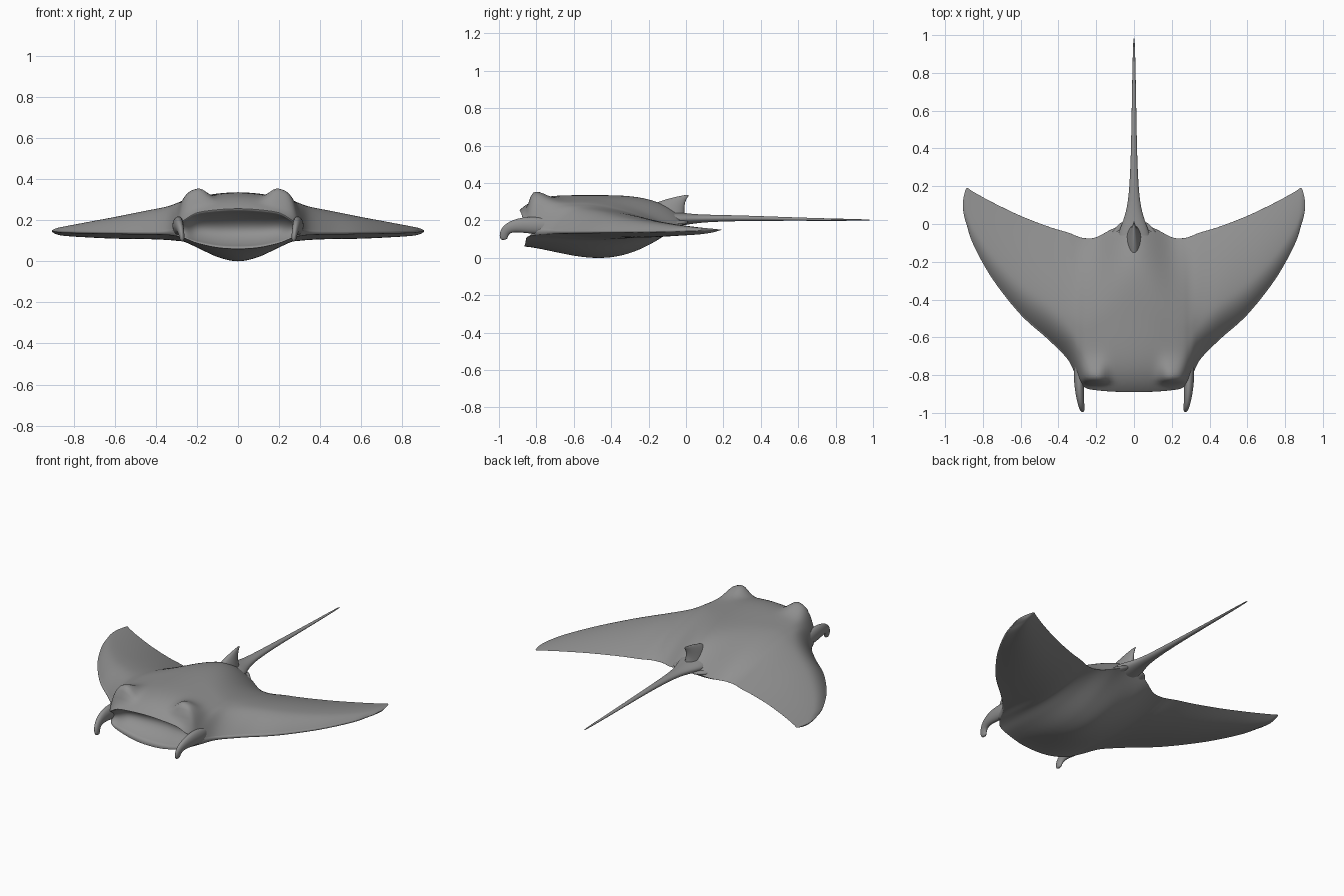
import bpy, bmesh, math
from mathutils import Vector

if "Cube" in bpy.data.objects:
    bpy.data.objects.remove(bpy.data.objects["Cube"])

pi = math.pi
grey = bpy.data.materials.new("dark_grey")
grey.diffuse_color = (.28, .28, .28, 1)
grey.use_nodes = True
grey.node_tree.nodes["Principled BSDF"].inputs["Base Color"].default_value = grey.diffuse_color


def skin(name, rings, subsurf=0):
    """Bridge closed rings of points into a smooth capped surface."""
    bm = bmesh.new()
    vr = [[bm.verts.new(p) for p in r] for r in rings]
    n = len(rings[0])
    for a, b in zip(vr, vr[1:]):
        for i in range(n):
            j = (i + 1) % n
            bm.faces.new((a[i], a[j], b[j], b[i]))
    bm.faces.new(vr[0][::-1])
    bm.faces.new(vr[-1])
    bmesh.ops.recalc_face_normals(bm, faces=bm.faces)
    for f in bm.faces:
        f.smooth = True
    me = bpy.data.meshes.new(name)
    bm.to_mesh(me)
    bm.free()
    me.materials.append(grey)
    ob = bpy.data.objects.new(name, me)
    bpy.context.collection.objects.link(ob)
    if subsurf:
        m = ob.modifiers.new("smooth", 'SUBSURF')
        m.levels = m.render_levels = subsurf
    return ob


def tube(name, path, mirror=False, flat=False, n=12):
    """Elliptic tube; path = (x, y, z, half width in x, half width across).
    flat keeps the rings horizontal."""
    rings = []
    for i, (x, y, z, a, b) in enumerate(path):
        p, q = path[max(i - 1, 0)], path[min(i + 1, len(path) - 1)]
        t = Vector((0, 0, 1)) if flat else Vector((0, q[1] - p[1], q[2] - p[2])).normalized()
        nrm = Vector((0, -t.z, t.y))
        rings.append([Vector((x, y, z)) + Vector((a * math.cos(2 * pi * k / n), 0, 0))
                      + nrm * (b * math.sin(2 * pi * k / n)) for k in range(n)])
    ob = skin(name, rings, 2)
    if mirror:
        m = ob.modifiers.new("mirror", 'MIRROR')
        c = bpy.data.objects.new(name + "_mirror_centre", None)
        c.hide_render = True
        bpy.context.collection.objects.link(c)
        m.mirror_object = c
    return ob


# Body and wing stations: x, front y, rear y, top z, bottom z, upper lip z, lower lip z, mouth depth
S = [(0, -.89, 0, .335, .005, .255, .06, .14),
     (.1, -.888, -.02, .329, .025, .25, .066, .13),
     (.2, -.88, -.07, .312, .07, .235, .088, .10),
     (.26, -.865, -.075, .298, .095, .20, .112, .04),
     (.3, -.81, -.065, .282, .10, .165, .122, -.01),
     (.35, -.71, -.045, .265, .104, .152, .128, -.01),
     (.45, -.605, -.015, .245, .108, .15, .13, -.01),
     (.6, -.47, .043, .215, .11, .15, .132, -.01),
     (.75, -.28, .115, .187, .117, .15, .135, -.01),
     (.85, -.10, .17, .168, .124, .152, .138, -.01),
     (.885, 0, .19, .16, .132, .152, .142, -.008),
     (.9, .05, .15, .153, .14, .151, .144, -.005),
     (.906, .09, .115, .15, .145, .15, .146, -.003)]


def station(u):
    i = min(int(u), len(S) - 2)
    t = u - i
    p1, p2 = S[i], S[i + 1]
    p0 = S[i - 1] if i else (-S[1][0],) + S[1][1:]
    p3 = S[min(i + 2, len(S) - 1)]
    return [.5 * (2 * b + (c - a) * t + (2 * a - 5 * b + 4 * c - d) * t * t
                  + (3 * b - a - 3 * c + d) * t ** 3) for a, b, c, d in zip(p0, p1, p2, p3)]


def section(u, side, n=44, m=14):
    x, le, te, top, bot, lt, lb, depth = station(u)
    w = min(max((.42 - x) / .27, 0), 1)
    w = w * w * (3 - 2 * w)                      # 1 on the body, 0 on the wing
    tz = .15 + .05 * math.exp(-(x / .12) ** 2)
    ridge = math.exp(-(x / .13) ** 2)
    pk, kf, kr = .3 + .15 * w, 2.2 + 2.8 * w, 1.6 + 1.6 * ridge
    le2 = le + .025 * w
    pts = []
    # upper surface, rear to front, with eye bumps
    for k in range(n + 1):
        t = (1 + math.cos(pi * k / n)) / 2
        y = le + (te - le) * t
        f = 1 - (1 - t / pk) ** kf if t < pk else 1 - ((t - pk) / (1 - pk)) ** kr
        base = lt + (tz - lt) * t
        e = (y + .82) / (.022 if y < -.82 else .085)
        eye = .07 * math.exp(-abs((x - .215) / .075) ** 3 - e * e)
        pts.append((side * x, y, base + (top - base) * f + eye))
    # mouth hollow, or rounded leading edge on the wings
    for k in range(1, m):
        s = k / m
        y = le + (le2 - le) * s + depth * math.sin(pi * s) ** .7
        pts.append((side * x, y, lt + (lb - lt) * s))
    # lower surface, front to rear
    for k in range(n):
        t = (1 - math.cos(pi * k / n)) / 2
        mid = lb + (tz - lb) * .55
        z = lb + (tz - lb) * t + (bot - mid) * math.sin(pi * t ** 1.2)
        pts.append((side * x, le2 + (te - le2) * t, z))
    return pts


R = 6
us = [i / R for i in range((len(S) - 1) * R + 1)]
skin("body_and_wings", [section(u, -1) for u in us[:0:-1]] + [section(u, 1) for u in us])

# Whip tail
tube("tail", [(0, -.22, .20, .10, .05), (0, -.08, .205, .10, .045), (0, 0, .208, .066, .032),
              (0, .08, .21, .038, .022), (0, .2, .212, .024, .018), (0, .4, .211, .016, .013),
              (0, .65, .206, .012, .008), (0, .9, .203, .007, .005), (0, .99, .202, .003, .003)])

# Small pointed dorsal fin at the tail root
tube("dorsal_fin", [(0, -.12, .18, .06, .13), (0, -.115, .24, .045, .11), (0, -.10, .285, .028, .095),
                    (0, -.045, .318, .012, .05), (0, -.005, .332, .005, .022),
                    (0, .005, .336, .002, .01)], flat=True)

# Curled head fins beside the mouth
tube("head_fin", [(.29, -.66, .165, .02, .035), (.293, -.76, .17, .03, .048), (.29, -.86, .177, .027, .046),
                  (.285, -.93, .17, .02, .033), (.277, -.968, .145, .016, .028),
                  (.273, -.976, .115, .013, .025), (.271, -.973, .095, .009, .016)], True)

# Pelvic fins beside the tail root
tube("pelvic_fin", [(.10, -.16, .175, .05, .02), (.09, -.08, .18, .05, .02),
                    (.072, -.02, .187, .03, .013), (.055, .012, .192, .012, .006)], True)
